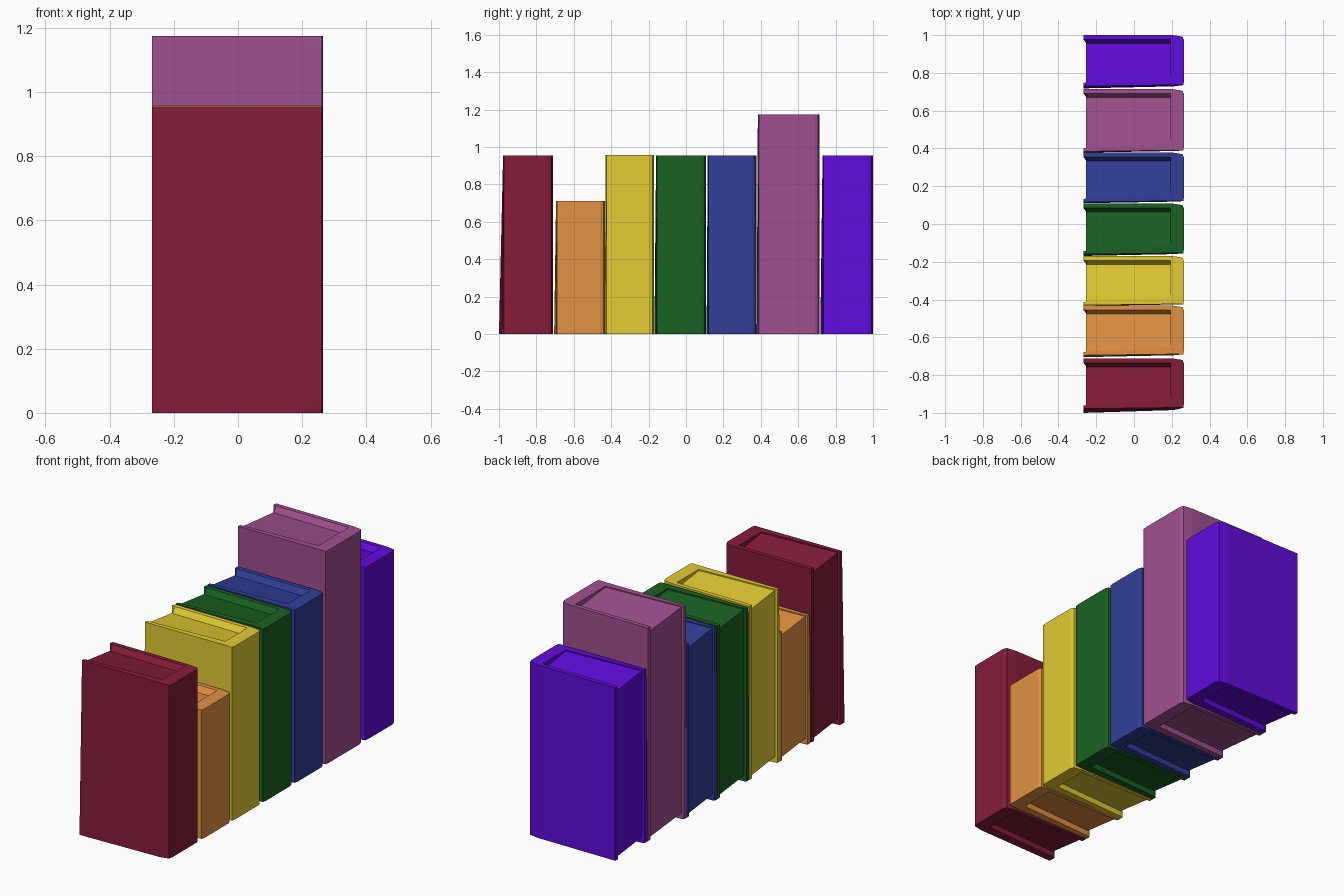
import bpy, bmesh
from mathutils import Color

if "Cube" in bpy.data.objects:
    bpy.data.objects.remove(bpy.data.objects["Cube"])

INSET = 0.033  # page block recess below and above the cover edges


def material(name, rgb):
    m = bpy.data.materials.new(name)
    shade = Color([c / 0.89 for c in rgb]).from_srgb_to_scene_linear()
    m.diffuse_color = (*shade, 1)
    m.use_nodes = True
    m.node_tree.nodes["Principled BSDF"].inputs["Base Color"].default_value = m.diffuse_color
    return m


def loft(name, rings, mat):
    """Solid through a stack of matching outlines of 3D points."""
    bm = bmesh.new()
    loops = [[bm.verts.new(p) for p in pts] for pts in rings]
    n = len(loops[0])
    for a, b in zip(loops, loops[1:]):
        for i in range(n):
            j = (i + 1) % n
            bm.faces.new((a[i], a[j], b[j], b[i]))
    bm.faces.new(loops[0][::-1])
    bm.faces.new(loops[-1])
    bmesh.ops.recalc_face_normals(bm, faces=bm.faces)
    me = bpy.data.meshes.new(name)
    bm.to_mesh(me)
    bm.free()
    me.materials.append(mat)
    ob = bpy.data.objects.new(name, me)
    bpy.context.collection.objects.link(ob)
    return ob


def cover_outline(y0, y1, flare, slope):
    """U-shaped hard cover seen from above: two boards joined by a spine at +x."""
    return [
        (-0.268, y0 - flare), (0.21, y0 + 0.006 - flare * 0.6),     # low board
        (0.261, y0 + 0.005),
        (0.265, y0 + 0.028), (0.265, y1 - 0.028),                   # spine
        (0.257, y1 - 0.008), (0.205, y1), (-0.268, y1),             # high board
        (-0.268, y1 - 0.022), (-0.25, y1 - 0.024 - slope),
        (0.192, y1 - 0.024 - slope),                                # inside
        (0.192, y0 + 0.045), (-0.25, y0 + 0.02), (-0.268, y0 + 0.016),
    ]


def book(name, y0, y1, h, rgb, flare):
    mat = material(name + "_colour", rgb)
    rings = []
    for z, slope in zip((0, INSET, h - INSET, h), (0, 0.022, 0.022, 0)):
        outline = cover_outline(y0, y1, flare * (1 - z / h), slope)
        rings.append([(x, y, z) for x, y in outline])
    loft(name + "_cover", rings, mat)
    # page block, its top and bottom sloping from one board to the other
    block = [(-0.255, y0 + 0.01, 0), (0.2, y0 + 0.035, 0),
             (0.2, y1 - 0.03, 1), (-0.255, y1 - 0.018, 1)]
    drop = INSET - 0.005
    bottom = [(x, y, INSET - drop * t) for x, y, t in block]
    top = [(x, y, h - 0.005 - drop * t) for x, y, t in block]
    loft(name + "_pages", [bottom, top], mat)


# row of books: name, y range, height, colour, outward lean of the low board
BOOKS = [
    ("red_book", -0.978, -0.712, 0.955, (0.465, 0.10, 0.195), 0.022),
    ("orange_book", -0.695, -0.432, 0.712, (0.79, 0.51, 0.23), 0.010),
    ("yellow_book", -0.430, -0.170, 0.957, (0.79, 0.71, 0.18), 0.004),
    ("green_book", -0.160, 0.108, 0.955, (0.09, 0.34, 0.12), 0.009),
    ("blue_book", 0.116, 0.378, 0.955, (0.17, 0.22, 0.53), 0.006),
    ("mauve_book", 0.384, 0.714, 1.175, (0.56, 0.28, 0.50), 0.006),
    ("violet_book", 0.730, 1.0, 0.955, (0.34, 0.04, 0.77), 0.012),
]
for b in BOOKS:
    book(*b)
